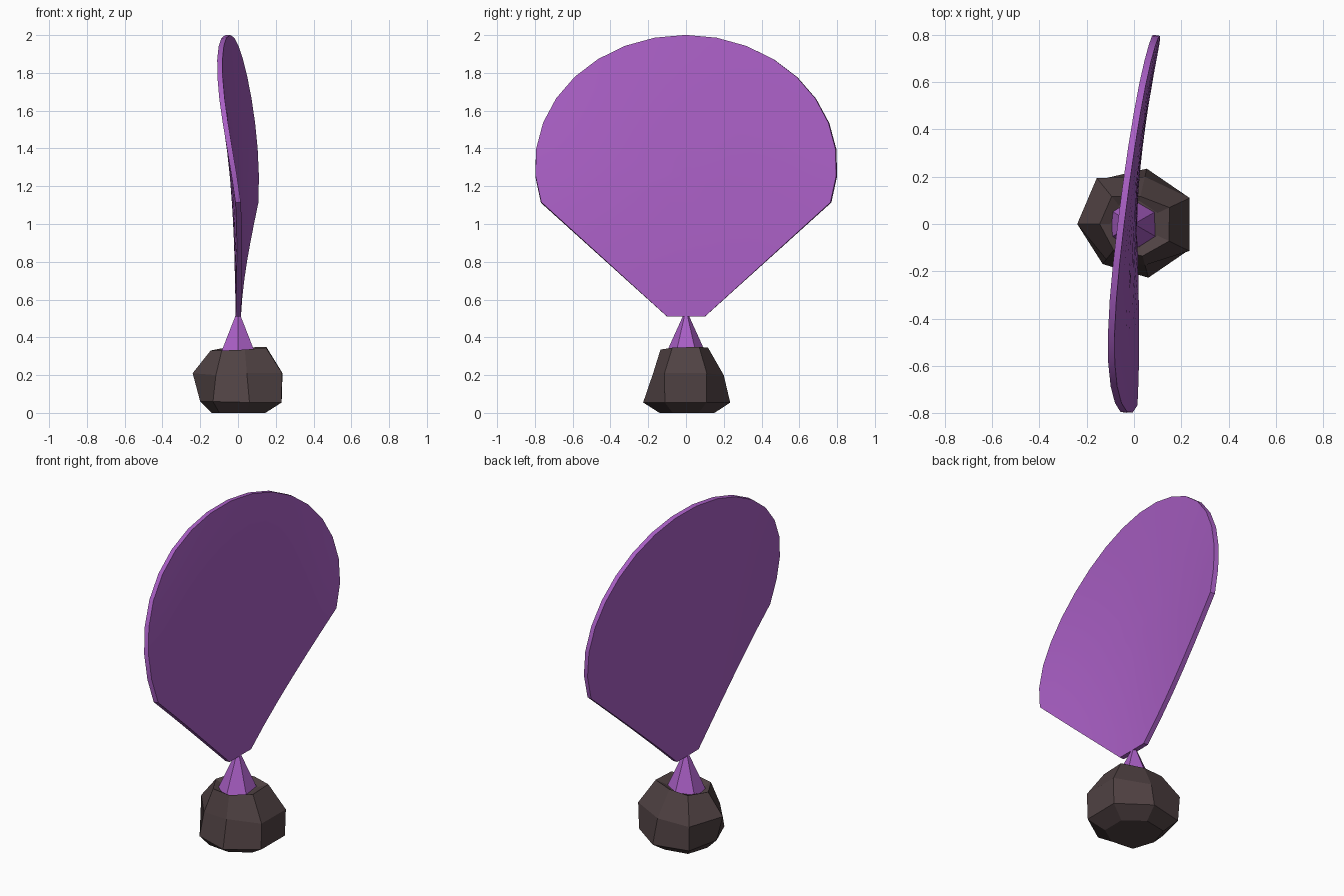
import bpy, bmesh, math

if "Cube" in bpy.data.objects:
    bpy.data.objects.remove(bpy.data.objects["Cube"])


def material(name, rgb):
    m = bpy.data.materials.new(name)
    m.diffuse_color = (*rgb, 1)
    m.use_nodes = True
    m.node_tree.nodes["Principled BSDF"].inputs["Base Color"].default_value = m.diffuse_color
    return m


PURPLE = material("purple", (0.40, 0.115, 0.56))
BROWN = material("dark brown", (0.08, 0.054, 0.056))


def finish(bm, name, mat):
    bmesh.ops.recalc_face_normals(bm, faces=bm.faces)
    me = bpy.data.meshes.new(name)
    bm.to_mesh(me)
    bm.free()
    me.materials.append(mat)
    ob = bpy.data.objects.new(name, me)
    bpy.context.collection.objects.link(ob)
    return ob


def bridge(bm, a, b):
    n = len(a)
    for i in range(n):
        bm.faces.new((a[i], a[(i + 1) % n], b[(i + 1) % n], b[i]))


# Fan: closed outline, shrunk in rings and bent by a twisting, leaning surface
def bend(y, z):
    w = z - 0.51
    return (y * (0.113 * w - 0.02 * w * w) - 0.025 * w * w
            + y * y * (0.157 - 0.1 * w))


half = [(0.8 * math.sin(a), 1.31 + 0.69 * math.cos(a))
        for a in (math.radians(106.5) * i / 9 for i in range(10))]
y0, z0 = half[-1]
half += [(y0 + (0.10 - y0) * t / 6, z0 + (0.51 - z0) * t / 6) for t in range(1, 7)]
outline = half + [(0, 0.51)] + [(-y, z) for y, z in reversed(half[1:])]

bm = bmesh.new()
CZ = 1.25
rings = []
for s in (1, 0.85, 0.65, 0.45, 0.25):
    pts = [(y * s, CZ + (z - CZ) * s) for y, z in outline]
    rings.append([bm.verts.new((bend(y, z), y, z)) for y, z in pts])
for a, b in zip(rings, rings[1:]):
    bridge(bm, a, b)
hub = bm.verts.new((bend(0, CZ), 0, CZ))
last = rings[-1]
for i in range(len(last)):
    bm.faces.new((last[i], last[(i + 1) % len(last)], hub))
fan = finish(bm, "fan", PURPLE)
solid = fan.modifiers.new("thickness", 'SOLIDIFY')
solid.thickness = 0.028
solid.offset = 0
bpy.context.view_layer.objects.active = fan
fan.select_set(True)
bpy.ops.object.modifier_apply(modifier=solid.name)
bpy.ops.object.shade_smooth_by_angle(angle=math.radians(35))

# Stem: six-sided cone joining rock and fan
bpy.ops.mesh.primitive_cone_add(vertices=6, radius1=0.117, radius2=0.004,
                                depth=0.25, location=(0, 0, 0.415))
stem = bpy.context.object
stem.name = "stem"
stem.data.materials.append(PURPLE)

# Rock: irregular seven-sided stone with a sunken top
angles = (180, 129, 77, 25, -26, -75, -128)
layers = [  # radius and height of each corner
    ((.14, .16, .155, .16, .16, .145, .16), (0,) * 7),
    ((.20, .24, .24, .255, .255, .235, .215), (.06, .055, .055, .055, .055, .055, .06)),
    ((.24, .25, .205, .26, .26, .18, .19), (.21, .2, .2, .21, .21, .21, .2)),
    ((.145, .15, .12, .165, .165, .14, .14), (.33, .34, .345, .35, .345, .335, .33)),
    ((.10, .10, .10, .11, .11, .10, .10), (.31, .32, .33, .33, .32, .31, .31)),
]
bm = bmesh.new()
rings = []
for radii, heights in layers:
    rings.append([bm.verts.new((r * math.cos(math.radians(a)),
                                r * math.sin(math.radians(a)), h))
                  for a, r, h in zip(angles, radii, heights)])
for a, b in zip(rings, rings[1:]):
    bridge(bm, a, b)
bm.faces.new(rings[0])
bm.faces.new(rings[-1])
finish(bm, "rock", BROWN)
